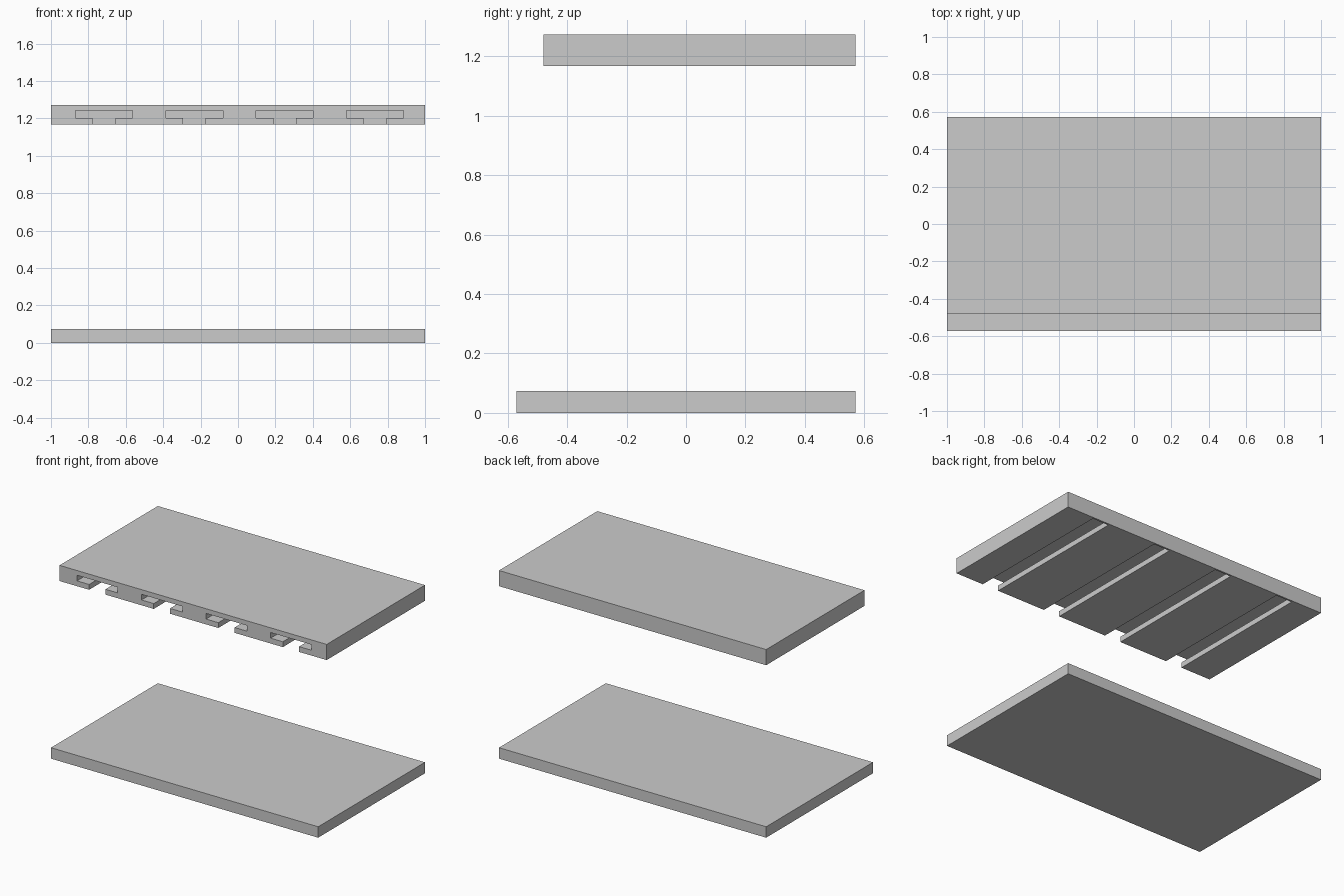
import bpy, bmesh

if "Cube" in bpy.data.objects:
    bpy.data.objects.remove(bpy.data.objects["Cube"])

HALF_X = 1.0
BACK = 0.571
FRONT_TOP = -0.48
Z0, Z1 = 1.167, 1.273          # underside and top of the slotted shelf


def extrude_profiles(name, profiles, y0, y1):
    """Extrude closed (x, z) outlines from y0 to y1 into one object."""
    bm = bmesh.new()
    for pts in profiles:
        face = bm.faces.new([bm.verts.new((x, y0, z)) for x, z in pts])
        ext = bmesh.ops.extrude_face_region(bm, geom=[face])
        moved = [v for v in ext["geom"] if isinstance(v, bmesh.types.BMVert)]
        bmesh.ops.translate(bm, verts=moved, vec=(0, y1 - y0, 0))
    bmesh.ops.recalc_face_normals(bm, faces=bm.faces)
    mesh = bpy.data.meshes.new(name)
    bm.to_mesh(mesh)
    bm.free()
    obj = bpy.data.objects.new(name, mesh)
    bpy.context.collection.objects.link(obj)
    return obj


def rect(z0, z1):
    return [(-HALF_X, z0), (HALF_X, z0), (HALF_X, z1), (-HALF_X, z1)]


def t_slot(cx):
    stem, wide, shoulder, roof = 0.061, 0.1525, 1.203, 1.241
    half = [(stem, Z0 - 0.05), (stem, shoulder), (wide, shoulder), (wide, roof)]
    return [(cx + x, z) for x, z in half] + [(cx - x, z) for x, z in reversed(half)]


# Plain lower shelf
extrude_profiles("lower_shelf", [rect(0, 0.074)], -BACK, BACK)

# Upper shelf with hanging slots, open at the front and closed by a thin back wall
upper = extrude_profiles("upper_shelf", [rect(Z0, Z1)], FRONT_TOP, BACK)
slots = extrude_profiles("slot_cutter", [t_slot(-0.717 + 0.4833 * i) for i in range(4)],
                         FRONT_TOP - 0.05, BACK - 0.012)
slots.hide_render = True
slots.hide_set(True)

cut = upper.modifiers.new("slots", "BOOLEAN")
cut.operation = "DIFFERENCE"
cut.solver = "EXACT"
cut.object = slots
